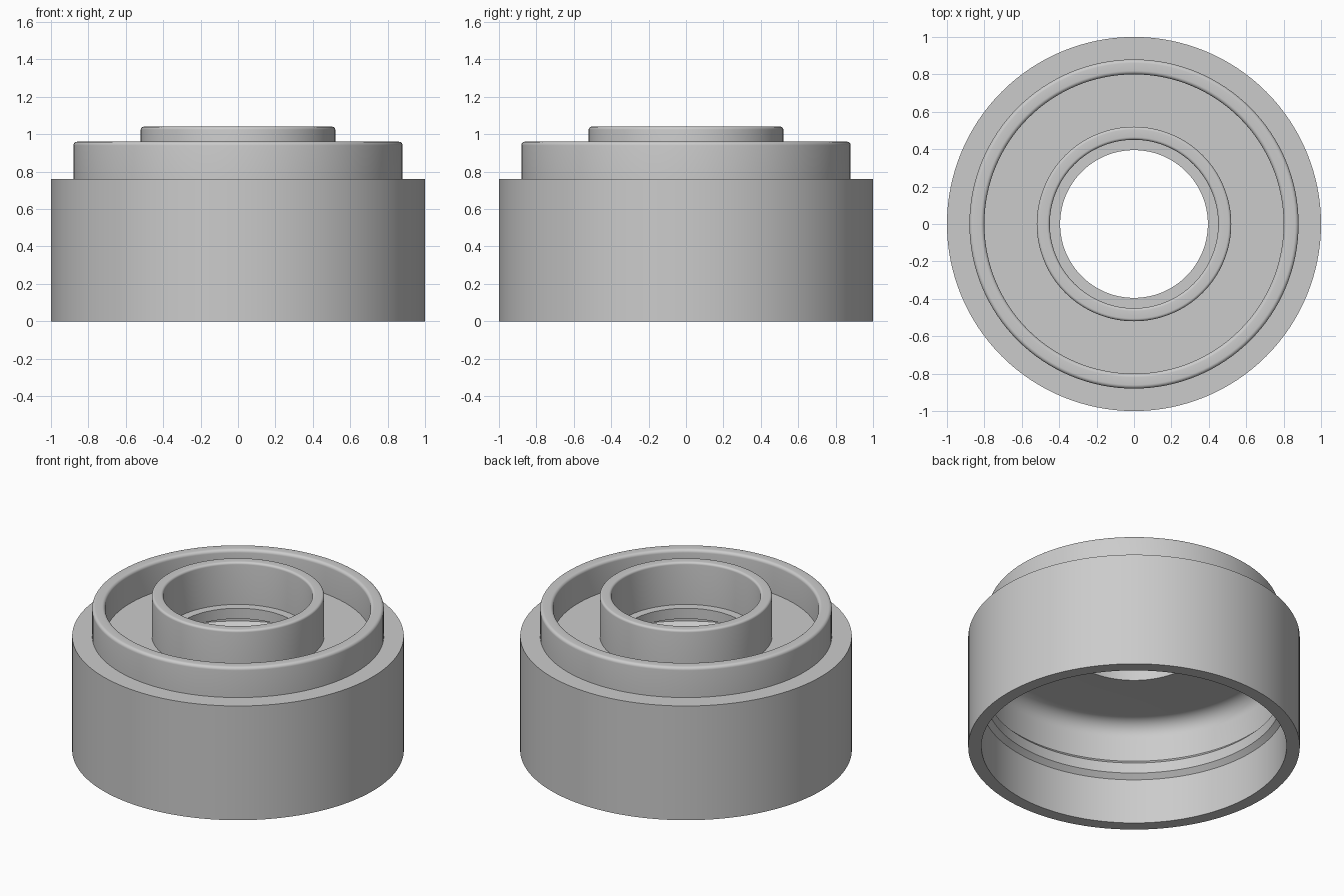
import bpy
import bmesh
import math

SEGMENTS = 128

cube = bpy.data.objects.get("Cube")
if cube:
    bpy.data.objects.remove(cube, do_unlink=True)

grey = bpy.data.materials.new("plain grey")
grey.use_nodes = True
colour = (0.6, 0.6, 0.6, 1)
grey.diffuse_color = colour
grey.node_tree.nodes["Principled BSDF"].inputs["Base Color"].default_value = colour


def arc(r, z, radius, start, end, steps=6):
    """Rounded corner points around a centre, angles in degrees."""
    angles = [math.radians(start + (end - start) * i / steps) for i in range(steps + 1)]
    return [(r + radius * math.cos(a), z + radius * math.sin(a)) for a in angles]


def rounded_rim(outer, inner, top, radius):
    """Outer and inner rounded edges of an upright rim."""
    return (arc(outer - radius, top - radius, radius, 0, 90)
            + arc(inner + radius, top - radius, radius, 90, 180))


def lathe(name, profile):
    """Revolve a closed (radius, height) profile around z."""
    bm = bmesh.new()
    verts = [bm.verts.new((r, 0, z)) for r, z in profile]
    edges = [bm.edges.new((verts[i - 1], verts[i])) for i in range(len(verts))]
    bmesh.ops.spin(bm, geom=verts + edges, cent=(0, 0, 0), axis=(0, 0, 1),
                   angle=math.tau, steps=SEGMENTS, use_duplicate=False)
    bmesh.ops.remove_doubles(bm, verts=bm.verts[:], dist=0.0001)
    bmesh.ops.recalc_face_normals(bm, faces=bm.faces[:])
    mesh = bpy.data.meshes.new(name)
    bm.to_mesh(mesh)
    bm.free()
    mesh.materials.append(grey)
    obj = bpy.data.objects.new(name, mesh)
    bpy.context.collection.objects.link(obj)
    bpy.ops.object.select_all(action="DESELECT")
    obj.select_set(True)
    bpy.context.view_layer.objects.active = obj
    bpy.ops.object.shade_smooth_by_angle(angle=math.radians(30))
    return obj


shoulder = 0.76   # top of the skirt, floor of the channel and seat of the bore
ceiling = 0.69
wall = 0.92       # inner radius of the skirt

# Outside: skirt, shoulder and raised outer rim
profile = [(wall, 0), (1, 0), (1, shoulder), (0.88, shoulder)]
profile += rounded_rim(0.88, 0.80, 0.96, 0.02)

# Channel floor, raised neck, bore seat and through hole
profile += [(0.80, shoulder), (0.52, shoulder)]
profile += rounded_rim(0.52, 0.45, 1.04, 0.015)
profile += [(0.45, shoulder), (0.395, shoulder), (0.395, ceiling)]

# Inside: rounded ceiling corner and snap bead
profile += arc(wall - 0.1, ceiling - 0.1, 0.1, 90, 0, 10)
profile += [(wall, 0.43), (wall - 0.03, 0.40), (wall - 0.03, 0.33), (wall, 0.30)]

lathe("cap_body", profile)
